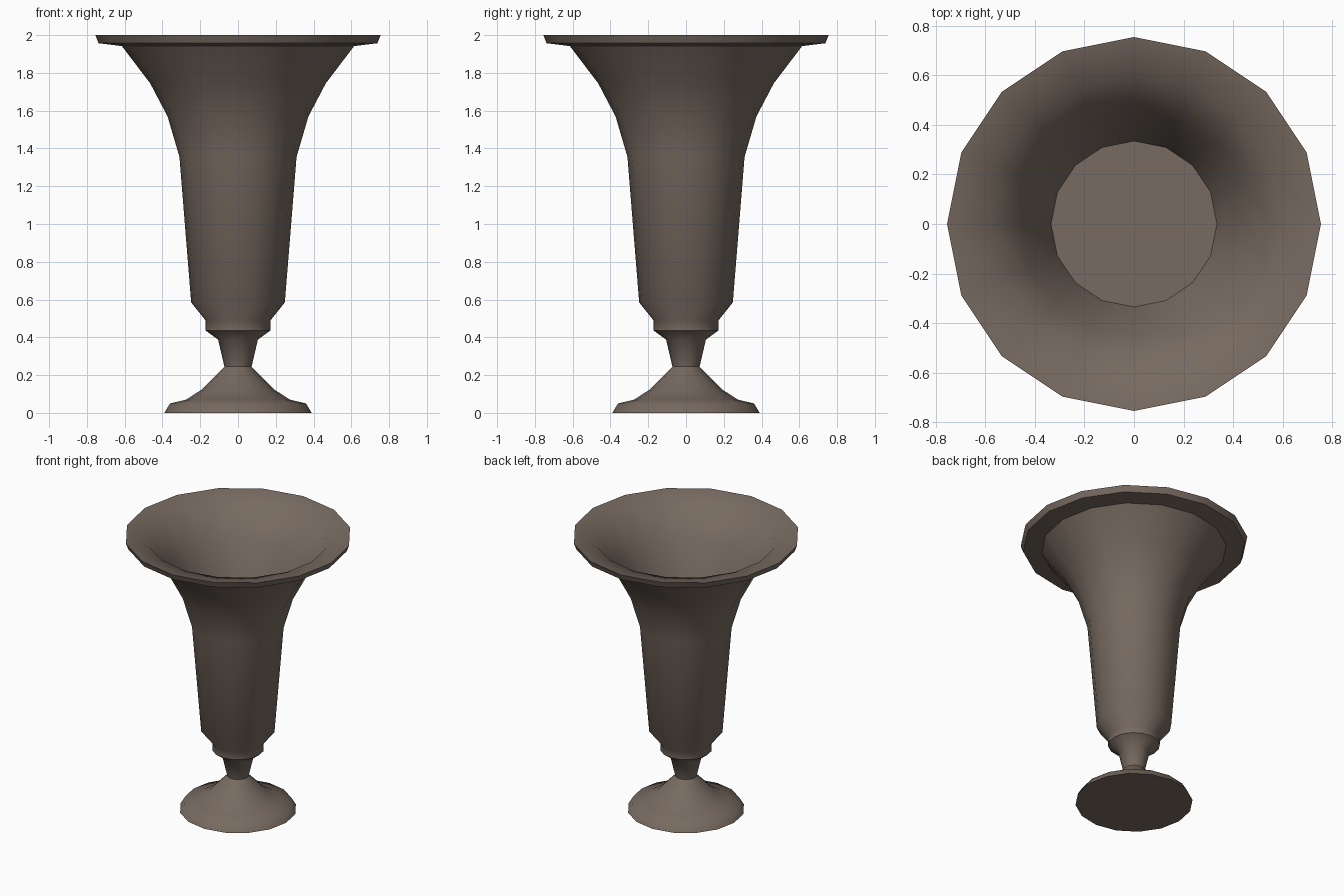
import bpy, bmesh, math

if "Cube" in bpy.data.objects:
    bpy.data.objects.remove(bpy.data.objects["Cube"])

SIDES = 16
stone = bpy.data.materials.new("taupe_stone")
stone.diffuse_color = (0.185, 0.145, 0.117, 1)
stone.use_nodes = True
stone.node_tree.nodes["Principled BSDF"].inputs["Base Color"].default_value = stone.diffuse_color


def lathe(name, profile, sharp=(), cap_start=False, cap_end=False):
    """Spin (radius, z) points around z, outside going up; sharp lists ring indices with hard edges."""
    bm = bmesh.new()
    rings = []
    for r, z in profile:
        rings.append([bm.verts.new((r * math.cos(2 * math.pi * i / SIDES),
                                    r * math.sin(2 * math.pi * i / SIDES), z))
                      for i in range(SIDES)])
    for lo, hi in zip(rings, rings[1:]):
        for i in range(SIDES):
            j = (i + 1) % SIDES
            bm.faces.new((lo[i], lo[j], hi[j], hi[i]))
    if cap_start:
        bm.faces.new(rings[0][::-1])
    if cap_end:
        bm.faces.new(rings[-1])
    for f in bm.faces:
        f.smooth = True
    for k in sharp:
        for i in range(SIDES):
            e = bm.edges.get((rings[k][i], rings[k][(i + 1) % SIDES]))
            e.smooth = False
    me = bpy.data.meshes.new(name)
    bm.to_mesh(me)
    bm.free()
    me.materials.append(stone)
    ob = bpy.data.objects.new(name, me)
    bpy.context.collection.objects.link(ob)
    return ob


# Flared foot with flat underside
lathe("foot", [(0.39, 0), (0.36, 0.05), (0.275, 0.07), (0.19, 0.125), (0.072, 0.245)],
      sharp=(0,), cap_start=True)

# Narrow stem widening to the collar
lathe("stem", [(0.072, 0.245), (0.105, 0.387), (0.172, 0.437)])

# Trumpet body, overhanging lip, and shallow bowl inside with a flat floor
lathe("urn_bowl", [(0.172, 0.437), (0.172, 0.49), (0.248, 0.585), (0.31, 1.355),
                   (0.373, 1.57), (0.465, 1.745), (0.615, 1.942),
                   (0.738, 1.957), (0.755, 2.0),
                   (0.6, 1.968), (0.455, 1.76), (0.37, 1.59), (0.335, 1.5)],
      sharp=(6, 7, 8, 12), cap_end=True)
